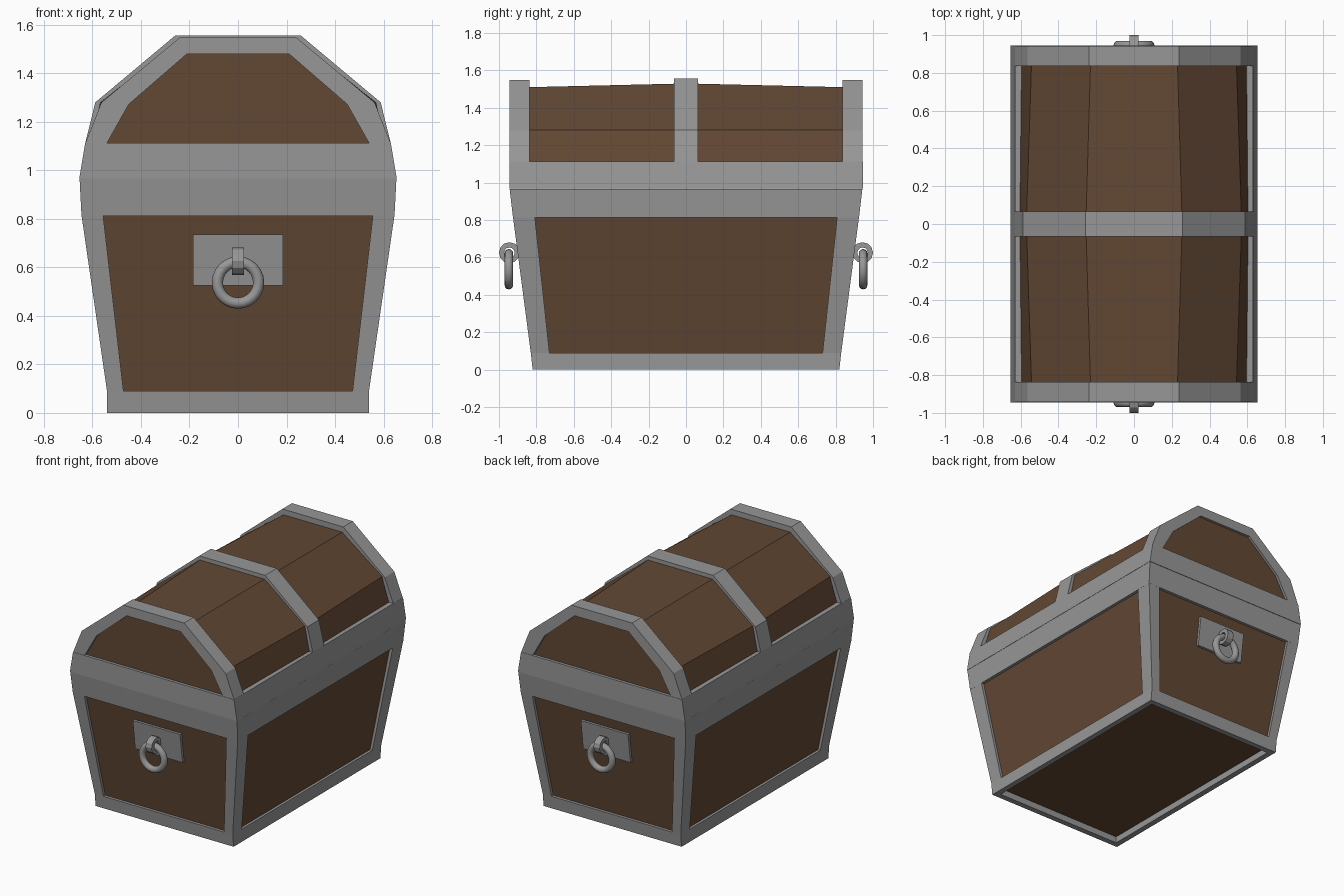
import bpy, bmesh, math

if "Cube" in bpy.data.objects:
    bpy.data.objects.remove(bpy.data.objects["Cube"])

wood = bpy.data.materials.new("brown_wood")
wood.diffuse_color = (0.122, 0.064, 0.034, 1)
wood.use_nodes = True
wood.node_tree.nodes["Principled BSDF"].inputs["Base Color"].default_value = wood.diffuse_color
metal = bpy.data.materials.new("grey_metal")
metal.diffuse_color = (0.31, 0.31, 0.31, 1)
metal.use_nodes = True
metal.node_tree.nodes["Principled BSDF"].inputs["Base Color"].default_value = metal.diffuse_color


def loft(name, rings, mat, closed=False):
    """Skin equal-sized closed rings; cap the ends or join last to first."""
    bm = bmesh.new()
    vs = [[bm.verts.new(p) for p in r] for r in rings]
    n = len(vs[0])
    pairs = list(zip(vs, vs[1:])) + ([(vs[-1], vs[0])] if closed else [])
    for a, b in pairs:
        for i in range(n):
            j = (i + 1) % n
            bm.faces.new((a[i], a[j], b[j], b[i]))
    if not closed:
        bm.faces.new(vs[0])
        bm.faces.new(vs[-1])
    bmesh.ops.recalc_face_normals(bm, faces=bm.faces)
    me = bpy.data.meshes.new(name)
    bm.to_mesh(me)
    bm.free()
    ob = bpy.data.objects.new(name, me)
    bpy.context.collection.objects.link(ob)
    me.materials.append(mat)
    return ob


def rect(x, y, z):
    return [(-x, -y, z), (x, -y, z), (x, y, z), (-x, y, z)]


def mirrored(half):
    """Right half profile -> full profile, right foot to left foot."""
    return half + [(-x, z) for x, z in reversed(half)]


# Tapered wooden body, slightly recessed behind the metal frame
loft("body_wood", [rect(.515, .80, .045), rect(.522, .81, .09),
                   rect(.625, .905, .815), rect(.625, .905, .955)], wood)

# Bottom and top rails of the body
loft("bottom_rail", [rect(.54, .82, 0), rect(.54, .83, .09),
                     rect(.50, .78, .09), rect(.50, .78, 0)], metal, True)
loft("top_rail", [rect(.645, .925, .812), rect(.653, .943, .966),
                  rect(.56, .81, .966), rect(.56, .81, .812)], metal, True)

# Four slanted corner posts
for sx in (-1, 1):
    for sy in (-1, 1):
        rings = []
        for xo, yo, xi, yi, z in ((.54, .83, .472, .73, .09),
                                  (.645, .925, .556, .808, .815)):
            rings.append([(sx * xo, sy * yo, z), (sx * xi, sy * yo, z),
                          (sx * xi, sy * yi, z), (sx * xo, sy * yi, z)])
        loft("corner_post", rings, metal)

# Lid rim
loft("lid_rim", [rect(.654, .945, .967), rect(.63, .945, 1.112),
                 rect(.54, .83, 1.112), rect(.54, .83, .967)], metal, True)

# Faceted wooden lid, bulging slightly at the middle
end = mirrored([(.595, 1.0), (.595, 1.11), (.54, 1.28), (.228, 1.508)])
mid = mirrored([(.605, 1.0), (.605, 1.11), (.57, 1.28), (.255, 1.53)])
loft("lid_wood", [[(x, y, z) for x, z in prof]
                  for y, prof in ((-.925, end), (0, mid), (.925, end))], wood)

# Metal arches: slightly smaller at both ends, larger at the centre
end_arch = mirrored([(.63, 1.11), (.563, 1.279), (.238, 1.549)])
mid_arch = mirrored([(.63, 1.11), (.588, 1.28), (.258, 1.556)])
inner = mirrored([(.54, 1.112), (.45, 1.272), (.21, 1.48)])
for name, outer, ya, yb in (("front_arch", end_arch, -.943, -.836),
                            ("centre_arch", mid_arch, -.065, .065),
                            ("back_arch", end_arch, .836, .943)):
    loft(name, [[(xo, ya, zo), (xo, yb, zo), (xi, yb, zi), (xi, ya, zi)]
                for (xo, zo), (xi, zi) in zip(outer, inner)], metal)

# Handle on each end: tilted plate, lug and hanging ring
for s, side in ((-1, "front"), (1, "back")):
    rings = []
    for z, y in ((.525, .885), (.735, .912)):
        rings.append([(-.185, s * y, z), (.185, s * y, z),
                      (.185, s * (y - .03), z), (-.185, s * (y - .03), z)])
    loft(side + "_handle_plate", rings, metal)

    rings = []
    for i in range(12):
        a = math.tau * i / 12
        c, d = math.cos(a), math.sin(a)
        rings.append([(w, s * (.944 + r * c), .625 + r * d)
                      for w, r in ((-.024, .056), (.024, .056),
                                   (.024, .028), (-.024, .028))])
    loft(side + "_handle_lug", rings, metal, True)

    bpy.ops.mesh.primitive_torus_add(
        location=(0, s * .947, .537), rotation=(math.pi / 2, 0, 0),
        major_segments=24, minor_segments=12,
        major_radius=.085, minor_radius=.023)
    ring = bpy.context.object
    ring.name = side + "_handle_ring"
    ring.data.materials.append(metal)
    bpy.ops.object.shade_smooth_by_angle(angle=math.radians(40))
